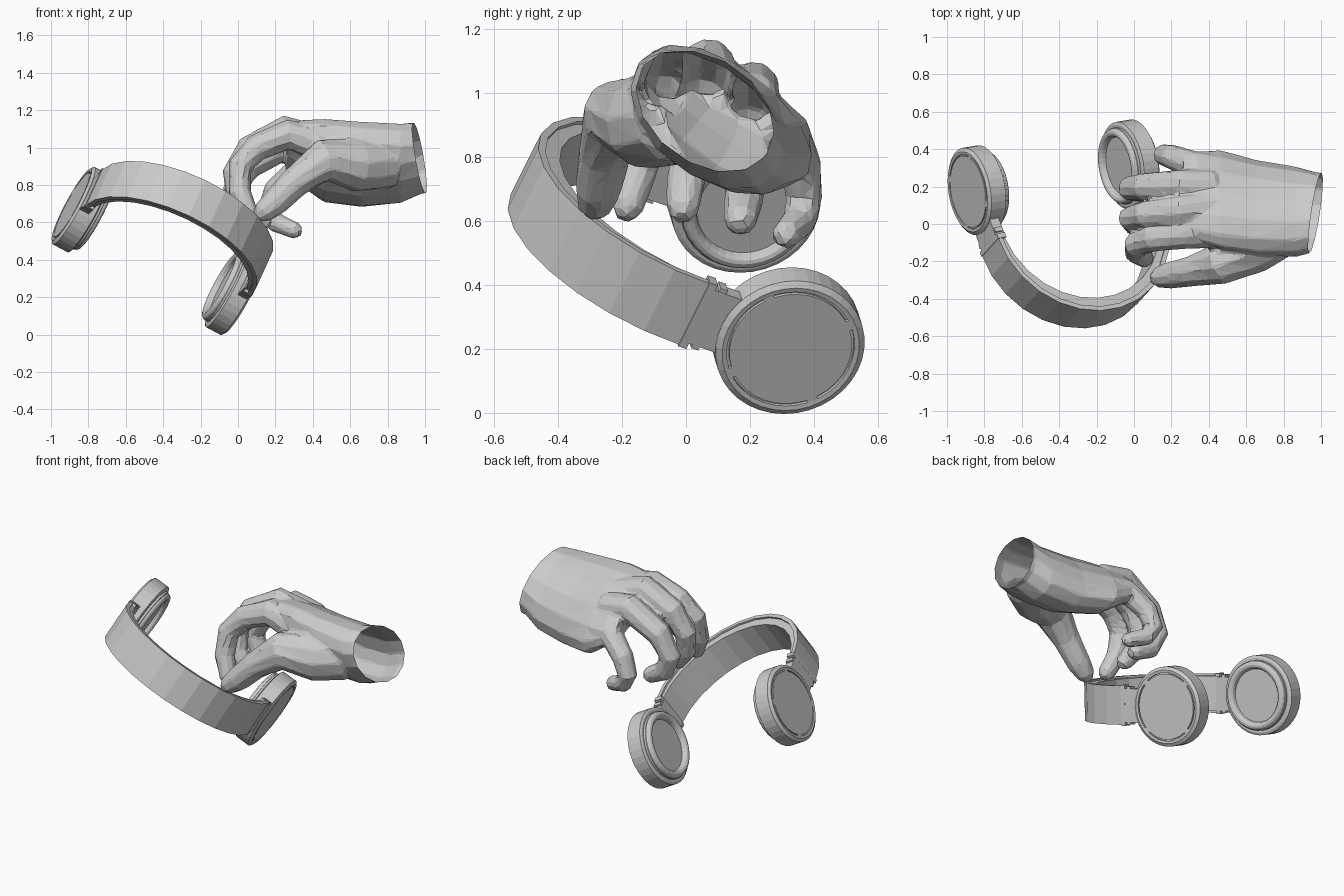
import bpy, bmesh, math
from mathutils import Vector, Matrix

if "Cube" in bpy.data.objects:
    bpy.data.objects.remove(bpy.data.objects["Cube"])

grey = bpy.data.materials.new("plain grey")
grey.use_nodes = True
grey.diffuse_color = (0.6, 0.6, 0.6, 1)
grey.node_tree.nodes["Principled BSDF"].inputs["Base Color"].default_value = (0.6, 0.6, 0.6, 1)

# Headphone frame: local x across the cups, local y towards the band top, local z along band width
across = Vector((0.87, 0.147, -0.47)).normalized()
wide = Vector((0.377, 0.414, 0.828))
wide = (wide - across * wide.dot(across)).normalized()
up = across.cross(wide)
frame = Matrix((across, up, wide)).transposed().to_4x4()
frame.translation = (-0.43, 0.25, 0.447)


def finish(bm, name, matrix=Matrix()):
    bm.transform(matrix)
    bmesh.ops.recalc_face_normals(bm, faces=bm.faces)
    mesh = bpy.data.meshes.new(name)
    bm.to_mesh(mesh)
    bm.free()
    mesh.materials.append(grey)
    obj = bpy.data.objects.new(name, mesh)
    bpy.context.collection.objects.link(obj)
    return obj


def loft(bm, rings):
    loops = [[bm.verts.new(p) for p in ring] for ring in rings]
    n = len(loops[0])
    for a, b in zip(loops, loops[1:]):
        for i in range(n):
            j = (i + 1) % n
            bm.faces.new((a[i], a[j], b[j], b[i]))
    bm.faces.new(loops[0])
    bm.faces.new(loops[-1])


def arc_band(name, outer, inner, half_width, inner_drop, steps=13):
    # half-circle strip with a rectangular section; inner_drop thickens it at the top
    rings = []
    for i in range(steps + 1):
        a = math.pi * i / steps
        r_in = inner - inner_drop * math.sin(a)
        rings.append([(r * math.cos(a), 0.33 + r * math.sin(a), z) for r, z in
                      ((outer, -half_width), (outer, half_width),
                       (r_in, half_width), (r_in, -half_width))])
    bm = bmesh.new()
    loft(bm, rings)
    finish(bm, name, frame)


arc_band("headband_shell", 0.51, 0.485, 0.115, 0.0)
arc_band("headband_padding", 0.495, 0.465, 0.104, 0.035)


def box(name, centre, size, side):
    bm = bmesh.new()
    bmesh.ops.create_cube(bm, size=1)
    bm.transform(Matrix.Translation((centre[0] * side, centre[1], 0)) @ Matrix.Diagonal((*size, 1)))
    finish(bm, name, frame)


def ear_cup(name, side):
    # lathe around the cup axis: slotted outer face, wall, step, soft pad, inner disc
    profile = [(0.526, 0.194), (0.526, 0.202), (0.528, 0.217), (0.515, 0.236), (0.425, 0.236),
               (0.418, 0.222), (0.418, 0.208), (0.405, 0.208)]
    for i in range(7):
        a = math.pi * i / 6
        profile.append((0.403 - 0.024 * math.sin(a), 0.182 + 0.023 * math.cos(a)))
    profile.append((0.41, 0.157))
    n = 36
    rings = [[(x * side, r * math.cos(2 * math.pi * i / n), r * math.sin(2 * math.pi * i / n))
              for i in range(n)] for x, r in profile]
    bm = bmesh.new()
    loft(bm, rings)
    bmesh.ops.recalc_face_normals(bm, faces=bm.faces)
    # arc slots around the outer face, with four gaps
    slots = []
    for f in bm.faces:
        c = f.calc_center_median()
        if 0.19 < math.hypot(c.y, c.z) < 0.202 and abs(c.x) > 0.52:
            if int(math.degrees(math.atan2(c.z, c.y)) % 360 // 10) % 9 != 4:
                slots.append(f)
    cut = bmesh.ops.extrude_face_region(bm, geom=slots)
    moved = [v for v in cut["geom"] if isinstance(v, bmesh.types.BMVert)]
    bmesh.ops.translate(bm, verts=moved, vec=(-0.012 * side, 0, 0))
    bmesh.ops.delete(bm, geom=slots, context="FACES_ONLY")
    finish(bm, name, frame)


for label, side in (("left", 1), ("right", -1)):
    ear_cup(label + "_ear_cup", side)
    box(label + "_cup_arm", (0.485, 0.255), (0.055, 0.15, 0.2), side)
    box(label + "_slider_joint", (0.488, 0.32), (0.05, 0.028, 0.24), side)
    box(label + "_slider_collar", (0.487, 0.28), (0.048, 0.025, 0.225), side)


# Hand: palm and fingers lofted, fused, then reduced to flat facets
def ellipse(centre, half_wide, half_thick, tilt, n=14):
    turn = Matrix.Rotation(math.radians(tilt), 3, "X")
    return [Vector(centre) + turn @ Vector((0, half_wide * math.cos(2 * math.pi * i / n),
                                            half_thick * math.sin(2 * math.pi * i / n)))
            for i in range(n)]


def finger(bm, points, radii, n=10):
    pts = [Vector(p) for p in points]
    tip = (pts[-1] - pts[-2]).normalized()
    pts.append(pts[-1] + tip * radii[-1] * 0.7)
    radii = list(radii) + [radii[-1] * 0.5]
    rings = []
    for i, p in enumerate(pts):
        t = (pts[min(i + 1, len(pts) - 1)] - pts[max(i - 1, 0)]).normalized()
        u = t.cross(Vector((0.1, 1, 0.2))).normalized()
        v = t.cross(u)
        rings.append([p + radii[i] * (u * math.cos(2 * math.pi * k / n) + v * math.sin(2 * math.pi * k / n))
                      for k in range(n)])
    loft(bm, rings)


bm = bmesh.new()
loft(bm, [ellipse((1.08, 0.065, 0.955), 0.23, 0.165, -38),
          ellipse((0.98, 0.065, 0.945), 0.235, 0.165, -38),
          ellipse((0.87, 0.065, 0.915), 0.275, 0.17, -38),
          ellipse((0.66, 0.085, 0.91), 0.3, 0.17, -39),
          ellipse((0.46, 0.13, 0.93), 0.315, 0.15, -37),
          ellipse((0.34, 0.15, 0.97), 0.28, 0.11, -33),
          ellipse((0.26, 0.16, 0.99), 0.23, 0.07, -30)])
base = (0.09, 0.084, 0.075, 0.067, 0.062, 0.052)
finger(bm, [(0.42, -0.04, 1.02), (0.27, -0.05, 1.07), (0.1, -0.075, 1.0), (0.01, -0.11, 0.9),
            (0.01, -0.15, 0.76), (0.06, -0.185, 0.64)], base)
finger(bm, [(0.42, 0.09, 1.03), (0.25, 0.07, 1.09), (0.06, 0.05, 0.99), (-0.02, 0.03, 0.86),
            (0.0, 0.0, 0.73), (0.07, -0.01, 0.635)], base)
finger(bm, [(0.42, 0.2, 0.98), (0.26, 0.21, 1.02), (0.05, 0.2, 0.9), (-0.02, 0.19, 0.77),
            (0.03, 0.18, 0.66), (0.14, 0.17, 0.6)], base)
finger(bm, [(0.46, 0.29, 0.86), (0.32, 0.315, 0.88), (0.2, 0.36, 0.77), (0.16, 0.37, 0.67),
            (0.2, 0.355, 0.6), (0.31, 0.31, 0.555)], [r * 0.88 for r in base])
finger(bm, [(0.8, -0.03, 0.92), (0.63, -0.12, 0.91), (0.45, -0.215, 0.93), (0.3, -0.255, 0.81),
            (0.19, -0.275, 0.7), (0.13, -0.285, 0.65)], (0.14, 0.15, 0.115, 0.083, 0.073, 0.057))
hand = finish(bm, "hand")

fuse = hand.modifiers.new("fuse", "REMESH")
fuse.mode = "VOXEL"
fuse.voxel_size = 0.012
soften = hand.modifiers.new("soften", "SMOOTH")
soften.iterations = 4
facets = hand.modifiers.new("facets", "DECIMATE")
facets.ratio = 0.045
bpy.context.view_layer.update()
shape = bpy.data.meshes.new_from_object(hand.evaluated_get(bpy.context.evaluated_depsgraph_get()))
hand.modifiers.clear()

# open the wrist with a slanted cut
bm = bmesh.new()
bm.from_mesh(shape)
bmesh.ops.bisect_plane(bm, geom=bm.verts[:] + bm.edges[:] + bm.faces[:],
                       plane_co=(0.97, 0.06, 0.95), plane_no=(1, -0.11, 0.13), clear_outer=True)
bm.to_mesh(shape)
bm.free()
hand.data = shape
for poly in shape.polygons:
    poly.use_smooth = False
